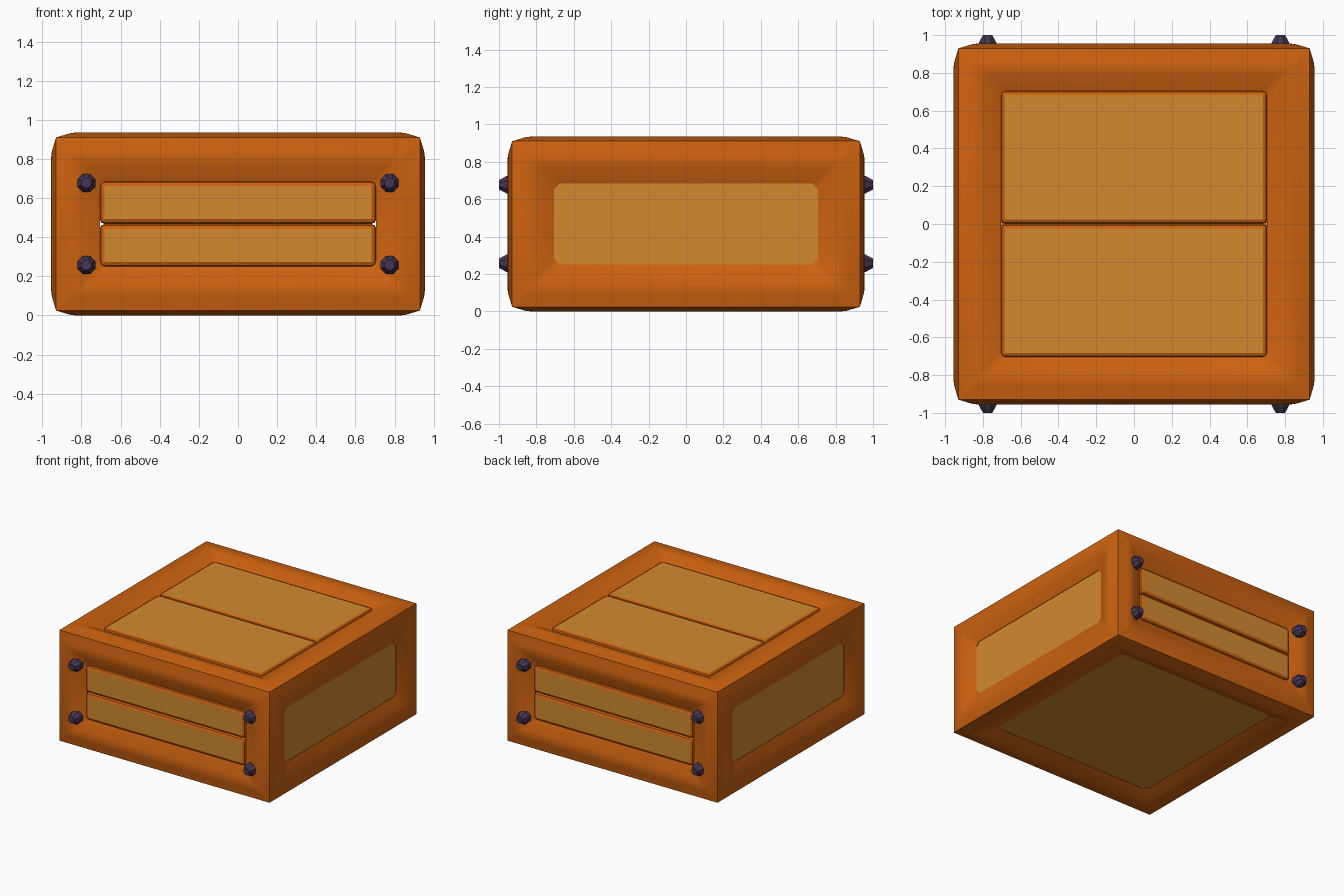
import bpy, bmesh
from mathutils import Vector, Matrix

if "Cube" in bpy.data.objects:
    bpy.data.objects.remove(bpy.data.objects["Cube"], do_unlink=True)

HALF = Vector((0.93, 0.93, 0.4425))      # corner-to-corner half size of the crate
CENTRE = Vector((0, 0, 0.4675))
OPENING = 0.225                          # inset of the panel opening on every side


def material(name, rgb):
    m = bpy.data.materials.new(name)
    m.use_nodes = True
    m.diffuse_color = (*rgb, 1)
    m.node_tree.nodes["Principled BSDF"].inputs["Base Color"].default_value = (*rgb, 1)
    return m


orange = material("orange_frame", (0.61, 0.122, 0.005))
tan = material("tan_panel", (0.645, 0.255, 0.028))
purple = material("dark_purple_metal", (0.06, 0.035, 0.085))


def finish(bm, name, mats, smooth=False):
    bmesh.ops.recalc_face_normals(bm, faces=bm.faces)
    mesh = bpy.data.meshes.new(name)
    bm.to_mesh(mesh)
    bm.free()
    for m in mats:
        mesh.materials.append(m)
    ob = bpy.data.objects.new(name, mesh)
    bpy.context.collection.objects.link(ob)
    if smooth:
        bpy.ops.object.select_all(action='DESELECT')
        ob.select_set(True)
        bpy.context.view_layer.objects.active = ob
        bpy.ops.object.shade_smooth_by_angle(angle=0.56)
    return ob


def ring(bm, axis, sign, inset, out, cut):
    """Rectangle with cut corners, parallel to one side of the crate."""
    u, v = (axis + 1) % 3, (axis + 2) % 3
    a, b = HALF[u] - inset, HALF[v] - inset
    pts = [(a, b - cut), (a - cut, b), (cut - a, b), (-a, b - cut),
           (-a, cut - b), (cut - a, -b), (a - cut, -b), (a, cut - b)]
    verts = []
    for pu, pv in pts:
        p = Vector()
        p[axis], p[u], p[v] = sign * (HALF[axis] + out), pu, pv
        verts.append(bm.verts.new(p + CENTRE))
    return verts


def box(low, high):
    bm = bmesh.new()
    bmesh.ops.create_cube(bm, size=1)
    for vert in bm.verts:
        vert.co = Vector([lo + (c + 0.5) * (hi - lo)
                          for c, lo, hi in zip(vert.co, low, high)])
    return bm


# Frame: each side swells to a rounded crown, then slopes down to an opening
profile = [(0, 0, 0), (0.07, 0.021, 0.01), (0.1, 0.025, 0.02),
           (0.14, 0.014, 0.025), (OPENING, -0.025, 0.03), (OPENING, -0.07, 0.03)]
bm = bmesh.new()
for axis in range(3):
    for sign in (-1, 1):
        rings = [ring(bm, axis, sign, *p) for p in profile]
        for r, s in zip(rings, rings[1:]):
            for i in range(8):
                j = (i + 1) % 8
                bm.faces.new((r[i], r[j], s[j], s[i]))
bmesh.ops.remove_doubles(bm, verts=bm.verts, dist=0.0005)
finish(bm, "crate_frame", [orange], smooth=True)


def bounds(axis, sign, front, back, margin):
    """Box limits for a board filling the opening on one side."""
    low = [-(h - OPENING + margin) for h in HALF]
    high = [h - OPENING + margin for h in HALF]
    ends = sorted((sign * (HALF[axis] + front), sign * (HALF[axis] + back)))
    low[axis], high[axis] = ends
    return low, high


# Flat panels on the two ends and the underside
for name, axis, sign in (("left_panel", 0, 1), ("right_panel", 0, -1), ("bottom_panel", 2, -1)):
    bm = box(*bounds(axis, sign, -0.028, -0.06, 0.005))
    bmesh.ops.translate(bm, verts=bm.verts, vec=CENTRE)
    finish(bm, name, [tan])

# Pairs of bevelled planks on the front, back and top, with tan outer faces
for name, axis, sign, split in (("front_plank", 1, -1, 2), ("back_plank", 1, 1, 2),
                                ("top_plank", 2, 1, 1)):
    for half in (0, 1):
        low, high = bounds(axis, sign, -0.007, -0.09, 0.002)
        (low if half else high)[split] = 0
        bm = box(low, high)
        bmesh.ops.bevel(bm, geom=bm.edges[:], offset=0.025, segments=2,
                        profile=0.5, affect='EDGES')
        bmesh.ops.recalc_face_normals(bm, faces=bm.faces)
        for f in bm.faces:
            f.material_index = int(f.normal[axis] * sign > 0.99)
        bmesh.ops.translate(bm, verts=bm.verts, vec=CENTRE)
        finish(bm, f"{name}_{half + 1}", [orange, tan])

# Faceted bolts at the corners of the front and back
for side, sign in (("front", -1), ("back", 1)):
    for x in (-0.775, 0.775):
        for z in (-0.21, 0.21):
            bm = bmesh.new()
            for r1, r2, near, far in ((0.05, 0.05, 0.92, 0.96), (0.05, 0.027, 0.96, 1.0)):
                made = bmesh.ops.create_cone(bm, cap_ends=True, segments=8, radius1=r1,
                                             radius2=r2, depth=far - near)
                turn = Matrix.Rotation(-sign * 1.5708, 4, 'X') @ Matrix.Rotation(0.3927, 4, 'Z')
                place = Matrix.Translation(CENTRE + Vector((x, sign * (near + far) / 2, z)))
                bmesh.ops.transform(bm, matrix=place @ turn, verts=made["verts"])
            finish(bm, f"{side}_bolt", [purple])
